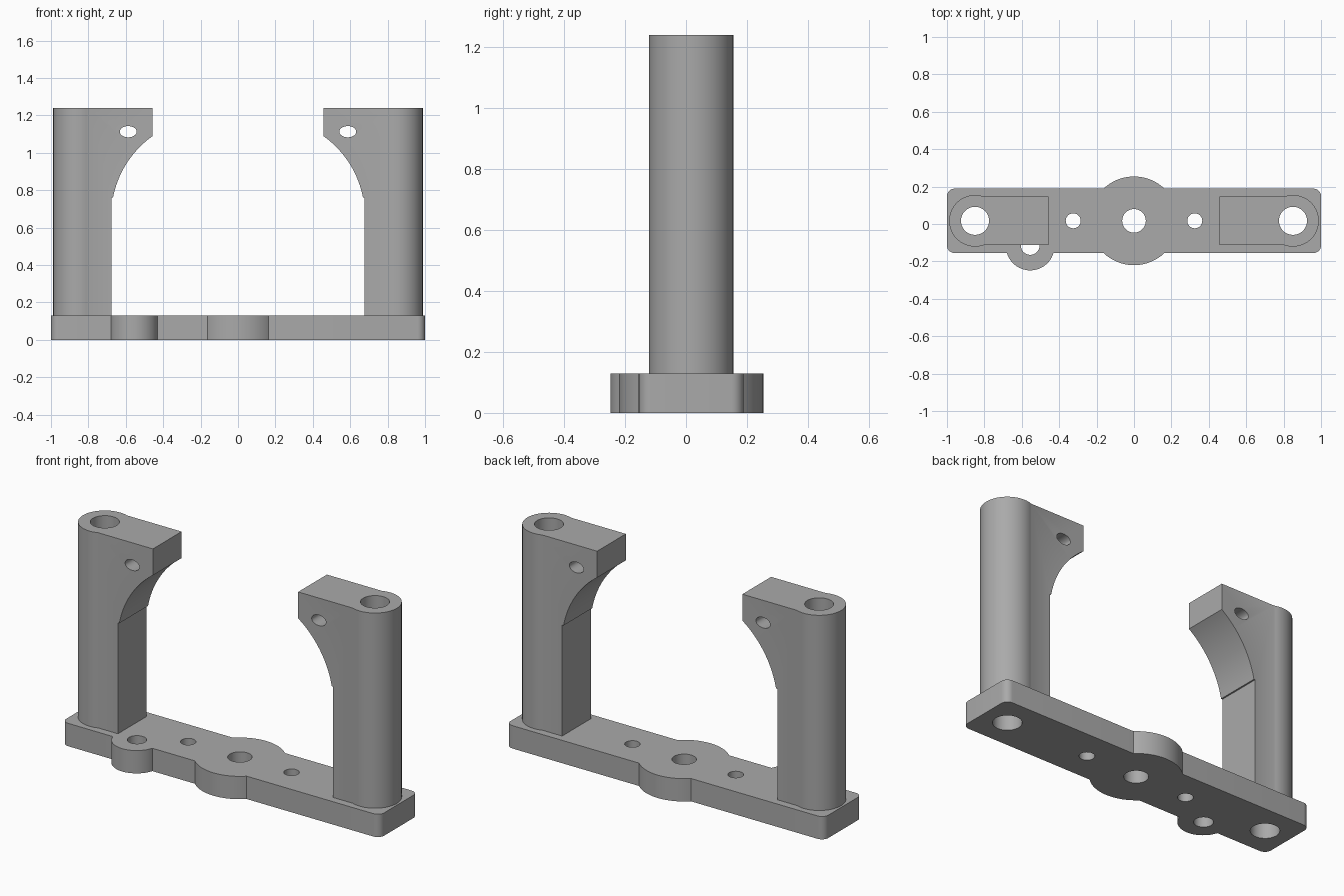
import bpy, bmesh, math

cube = bpy.data.objects.get("Cube")
if cube:
    bpy.data.objects.remove(cube)

grey = bpy.data.materials.new("plain_grey")
grey.use_nodes = True
colour = (0.4, 0.4, 0.4, 1)
grey.diffuse_color = colour
grey.node_tree.nodes["Principled BSDF"].inputs["Base Color"].default_value = colour

MID = 0.017      # depth of the centre line
BASE = 0.13      # plate thickness
TOP = 1.24


def prism(name, outline, a, b, axis="z"):
    """Extrude a 2D outline along z, or an x-z outline along y."""
    bm = bmesh.new()
    place = (lambda p, h: (p[0], p[1], h)) if axis == "z" else (lambda p, h: (p[0], h, p[1]))
    face = bm.faces.new([bm.verts.new(place(p, a)) for p in outline])
    new = bmesh.ops.extrude_face_region(bm, geom=[face])["geom"]
    shift = (0, 0, b - a) if axis == "z" else (0, b - a, 0)
    bmesh.ops.translate(bm, vec=shift, verts=[v for v in new if isinstance(v, bmesh.types.BMVert)])
    bmesh.ops.recalc_face_normals(bm, faces=bm.faces)
    mesh = bpy.data.meshes.new(name)
    bm.to_mesh(mesh)
    bm.free()
    mesh.materials.append(grey)
    ob = bpy.data.objects.new(name, mesh)
    bpy.context.collection.objects.link(ob)
    return ob


def arc(cx, cy, rx, ry=None, start=0, end=360, n=64):
    """Points on an ellipse arc; a full turn leaves out the repeated end."""
    ry = ry or rx
    count = n if end - start == 360 else n + 1
    angles = [math.radians(start + (end - start) * i / n) for i in range(count)]
    return [(cx + rx * math.cos(t), cy + ry * math.sin(t)) for t in angles]


def combine(ob, other, operation):
    bpy.context.view_layer.objects.active = ob
    mod = ob.modifiers.new(operation, "BOOLEAN")
    mod.operation, mod.solver, mod.object = operation, "EXACT", other
    bpy.ops.object.modifier_apply(modifier=mod.name)
    bpy.data.objects.remove(other)


def drill(ob, x, y, r):
    combine(ob, prism("drill", arc(x, y, r), -1, 2), "DIFFERENCE")


def smooth(ob):
    bpy.ops.object.select_all(action="DESELECT")
    ob.select_set(True)
    bpy.context.view_layer.objects.active = ob
    bpy.ops.object.shade_smooth_by_angle(angle=math.radians(25))


# Base plate with rounded corners, central boss and side lug
hx, hy, r = 1.0, 0.172, 0.04
corners = [(1, 1, 0), (-1, 1, 90), (-1, -1, 180), (1, -1, 270)]
outline = []
for sx, sy, a in corners:
    outline += arc(sx * (hx - r), MID + sy * (hy - r), r, start=a, end=a + 90, n=8)
base = prism("base_plate", outline, 0, BASE)
combine(base, prism("boss", arc(0, MID, 0.237, n=96), 0, BASE), "UNION")
combine(base, prism("lug", arc(-0.555, -0.118, 0.13), 0, BASE), "UNION")
drill(base, 0, MID, 0.063)
drill(base, -0.555, -0.115, 0.05)
for s in (-1, 1):
    drill(base, s * 0.325, MID, 0.04)
    drill(base, s * 0.85, MID, 0.075)
smooth(base)

# Uprights: round outer column, flat inner web and curved overhanging arm
for s, name in ((-1, "right_upright"), (1, "left_upright")):
    under = arc(0.15, 0.66, 0.528, start=11, end=54.5, n=24)
    web = [(0.85, BASE), (0.677, BASE), (0.677, under[0][1])] + under
    web += [(0.457, 1.09), (0.457, TOP), (0.85, TOP)]
    post = prism(name, [(s * x, z) for x, z in web], MID - 0.129, MID + 0.129, "y")
    combine(post, prism("column", arc(s * 0.85, MID, 0.138), BASE, TOP), "UNION")
    drill(post, s * 0.85, MID, 0.075)
    pin = prism("pin", arc(s * 0.587, 1.113, 0.045, 0.03, n=48), -1, 1, "y")
    combine(post, pin, "DIFFERENCE")
    smooth(post)
